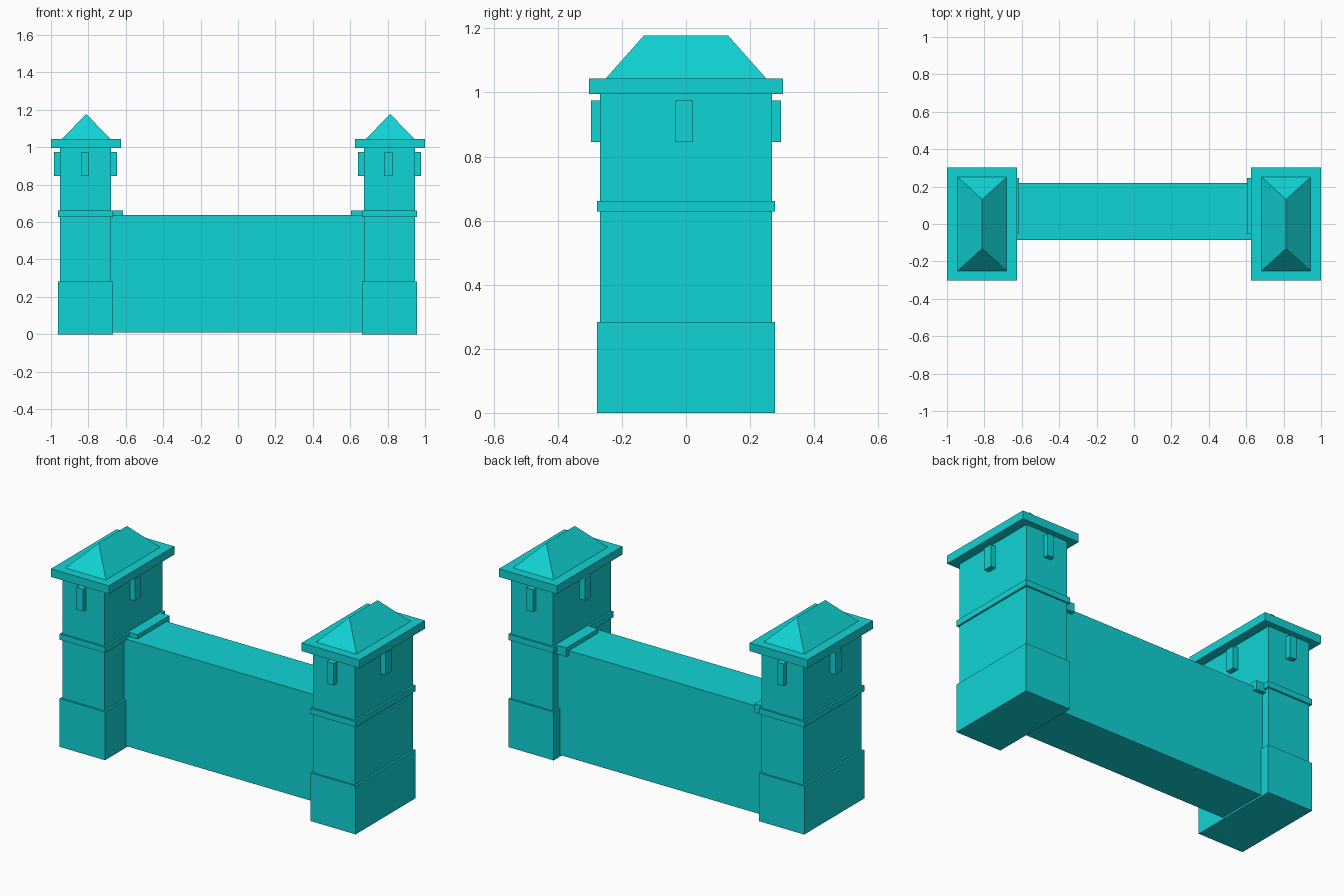
import bpy
import bmesh

default = bpy.data.objects.get("Cube")
if default:
    bpy.data.objects.remove(default, do_unlink=True)

# Single flat colour
TEAL = (0.005, 0.66, 0.67, 1.0)
teal = bpy.data.materials.new("teal")
teal.use_nodes = True
teal.diffuse_color = TEAL
teal.node_tree.nodes["Principled BSDF"].inputs["Base Color"].default_value = TEAL


def finish(name, bm):
    bmesh.ops.recalc_face_normals(bm, faces=bm.faces)
    mesh = bpy.data.meshes.new(name)
    bm.to_mesh(mesh)
    bm.free()
    mesh.materials.append(teal)
    obj = bpy.data.objects.new(name, mesh)
    bpy.context.collection.objects.link(obj)
    return obj


def box_mesh(x, y, z):
    """Box from (low, high) ranges along each axis."""
    bm = bmesh.new()
    bmesh.ops.create_cube(bm, size=1)
    for v in bm.verts:
        v.co = [r[0] if c < 0 else r[1] for c, r in zip(v.co, (x, y, z))]
    return bm


def box(name, x, y, z):
    return finish(name, box_mesh(x, y, z))


def hip_roof(name, x, y, z, ridge):
    """Pull the top of a box together into a ridge along y."""
    bm = box_mesh(x, y, z)
    for v in bm.verts:
        if v.co.z > z[0]:
            v.co.x = sum(x) / 2
            v.co.y = ridge if v.co.y > 0 else -ridge
    bmesh.ops.remove_doubles(bm, verts=bm.verts, dist=0.001)
    return finish(name, bm)


def around(centre, half):
    return (centre - half, centre + half)


def tower(side, cx):
    body = cx - 0.002
    box(side + "_tower_base", around(body, 0.147), around(0, 0.278), (0, 0.283))
    box(side + "_tower_body", around(body, 0.136), around(0, 0.268), (0.27, 1.0))
    box(side + "_tower_band", around(body, 0.147), around(0, 0.278), (0.628, 0.662))
    box(side + "_tower_eave", around(cx, 0.1875), around(0, 0.303), (0.995, 1.043))
    hip_roof(side + "_tower_roof", around(cx + 0.001, 0.131), around(0, 0.251),
             (1.043, 1.178), 0.131)
    # Small brackets under the eave, one per wall
    tall = (0.845, 0.975)
    for sign, facing in ((-1, "front"), (1, "back")):
        box(f"{side}_{facing}_bracket", around(cx - 0.006, 0.022),
            around(sign * 0.276, 0.021), tall)
    for sign, facing in ((-1, "right"), (1, "left")):
        box(f"{side}_tower_{facing}_bracket", around(cx - 0.003 + sign * 0.148, 0.021),
            around(-0.005, 0.027), tall)


tower("right", -0.8125)
tower("left", 0.8125)

# Connecting wall, set back from the tower fronts
box("wall", (-0.69, 0.69), (-0.085, 0.22), (0.01, 0.637))

# Capping strips where the wall meets each tower
for name, x in (("right_wall_cap", (-0.69, -0.616)), ("left_wall_cap", (0.605, 0.69))):
    box(name, x, (-0.05, 0.245), (0.61, 0.662))
